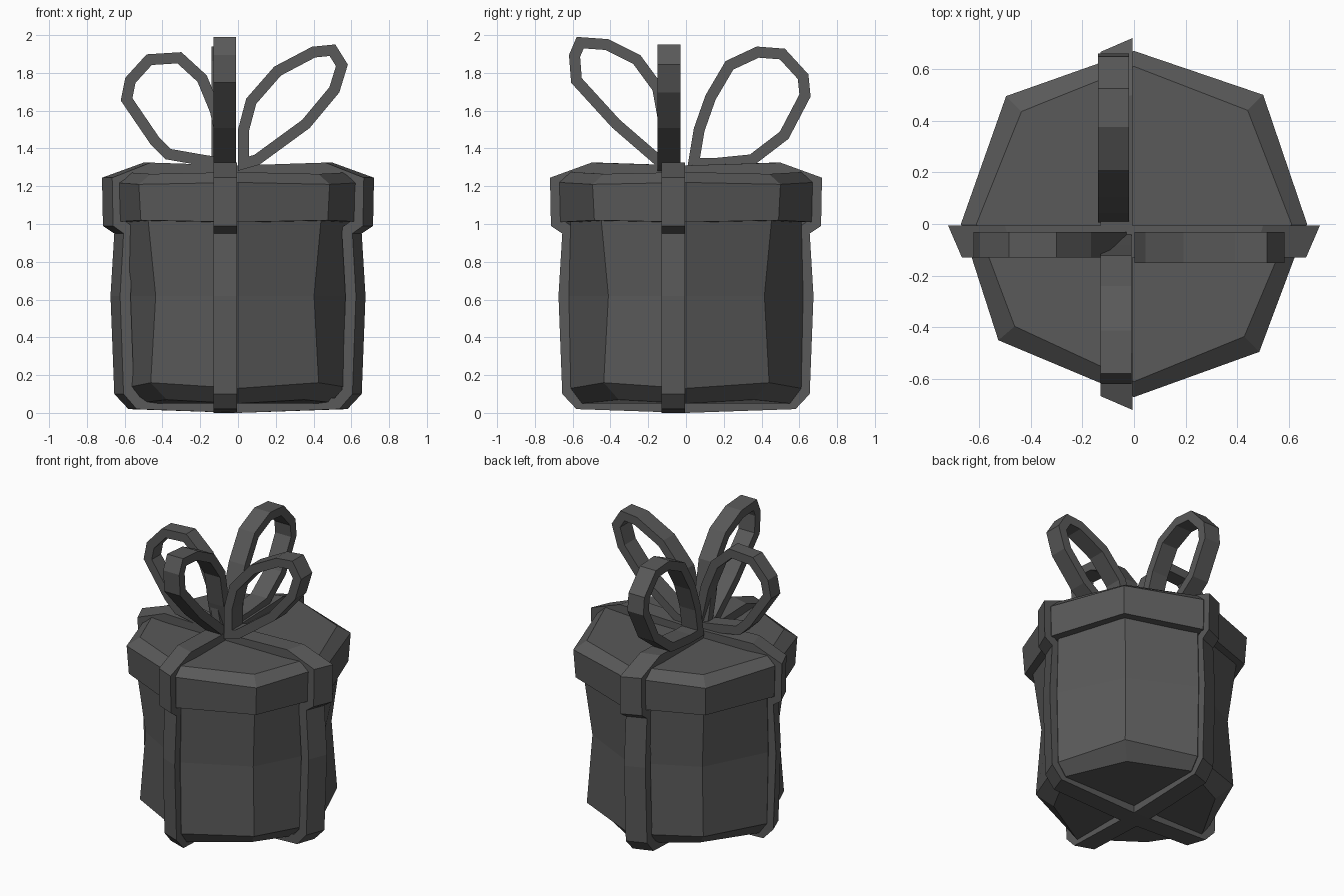
import bpy, bmesh
from mathutils import Vector

cube = bpy.data.objects.get("Cube")
if cube:
    bpy.data.objects.remove(cube, do_unlink=True)

grey = bpy.data.materials.new("dark grey")
grey.use_nodes = True
colour = (0.1, 0.1, 0.1, 1)
grey.diffuse_color = colour
grey.node_tree.nodes["Principled BSDF"].inputs["Base Color"].default_value = colour


def finish(name, bm):
    bmesh.ops.recalc_face_normals(bm, faces=bm.faces)
    mesh = bpy.data.meshes.new(name)
    bm.to_mesh(mesh)
    bm.free()
    mesh.materials.append(grey)
    obj = bpy.data.objects.new(name, mesh)
    bpy.context.collection.objects.link(obj)
    return obj


# Slightly uneven corners shared by the box and its lid
CORNERS = [(1.0, 1.0), (-0.99, 0.99), (-1.05, -0.9), (0.97, -0.99)]
SIDES = [(1, 0), (0, 1), (-1, 0), (0, -1)]


def octagon_stack(name, rings):
    """Each ring is side radius, side height, corner offset, corner height."""
    bm = bmesh.new()
    loops = []
    for r, z, d, dz in rings:
        loop = []
        for side, corner in zip(SIDES, CORNERS):
            loop.append(bm.verts.new((side[0] * r, side[1] * r, z)))
            loop.append(bm.verts.new((corner[0] * d, corner[1] * d, dz)))
        loops.append(loop)
    for low, high in zip(loops, loops[1:]):
        for i in range(8):
            j = (i + 1) % 8
            bm.faces.new((low[i], low[j], high[j], high[i]))
    bm.faces.new(loops[0][::-1])
    bm.faces.new(loops[-1])
    return finish(name, bm)


octagon_stack("box_body", [
    (0.55, 0.05, 0.36, 0.07),
    (0.61, 0.13, 0.44, 0.16),
    (0.62, 0.62, 0.415, 0.62),
    (0.61, 1.04, 0.455, 1.04),
])
octagon_stack("box_lid", [
    (0.665, 1.01, 0.49, 1.02),
    (0.67, 1.22, 0.5, 1.21),
    (0.61, 1.275, 0.44, 1.265),
])


def offset_path(pts, amount):
    """Shift a closed path along its mitred normals."""
    result = []
    for i, p in enumerate(pts):
        a = (p - pts[i - 1]).normalized()
        b = (pts[(i + 1) % len(pts)] - p).normalized()
        na, nb = Vector((a.y, -a.x)), Vector((b.y, -b.x))
        n = (na + nb).normalized()
        result.append(p + n * amount / max(n.dot(na), 0.6))
    return result


def band(name, pts, outer, inner, w0, w1, along_y, slant=1.0):
    """Closed strip of cloth following a path in an upright plane."""
    bm = bmesh.new()
    rails = []
    for amount, w, s in ((outer, w0, slant), (outer, w1, 1), (inner, w1, 1), (inner, w0, slant)):
        rail = []
        for p in offset_path(pts, amount):
            u = p.x * s
            rail.append(bm.verts.new((w, u, p.y) if along_y else (u, w, p.y)))
        rails.append(rail)
    n = len(pts)
    for k in range(4):
        a, b = rails[k], rails[(k + 1) % 4]
        for i in range(n):
            j = (i + 1) % n
            bm.faces.new((a[i], a[j], b[j], b[i]))
    return finish(name, bm)


# Ribbons wrapped around the box, angled to lie along its sides
half = [(0.58, 0.02), (0.655, 0.1), (0.675, 0.62), (0.655, 0.95), (0.715, 0.99),
        (0.72, 1.245), (0.5, 1.325)]
wrap = [Vector((0, 0))] + [Vector(p) for p in half] + [Vector((0, 1.31))]
wrap += [Vector((-u, z)) for u, z in reversed(half)]
band("ribbon_across", wrap, 0, -0.06, -0.13, -0.005, False, 0.925)
band("ribbon_front_to_back", wrap, 0, -0.06, -0.13, -0.005, True, 0.925)

# Bow loops: name, runs along y, edges of the strip, centre path in hundredths
BOWS = [
    ("bow_right", False, -0.13, -0.03,
     [(-6, 132), (-12, 160), (-19, 177), (-31, 188), (-47, 187), (-57, 176),
      (-59, 166), (-44, 144), (-37, 137), (-20, 134)]),
    ("bow_left", False, -0.15, -0.03,
     [(3, 132), (3, 150), (7, 165), (21, 181), (40, 191), (50, 192),
      (55, 184), (51, 171), (36, 153), (10, 134)]),
    ("bow_front", True, -0.13, -0.01,
     [(-7, 132), (-11, 150), (-15, 172), (-26, 187), (-42, 195), (-56, 196),
      (-59, 189), (-58, 176), (-37, 153), (-15, 134)]),
    ("bow_back", True, -0.14, -0.02,
     [(4, 132), (7, 150), (13, 167), (23, 184), (38, 191), (51, 190),
      (62, 178), (63, 168), (52, 147), (35, 134), (15, 132)]),
]
for name, along_y, w0, w1, path in BOWS:
    pts = [Vector(p) / 100 for p in path]
    band(name, pts, 0.029, -0.029, w0, w1, along_y)
